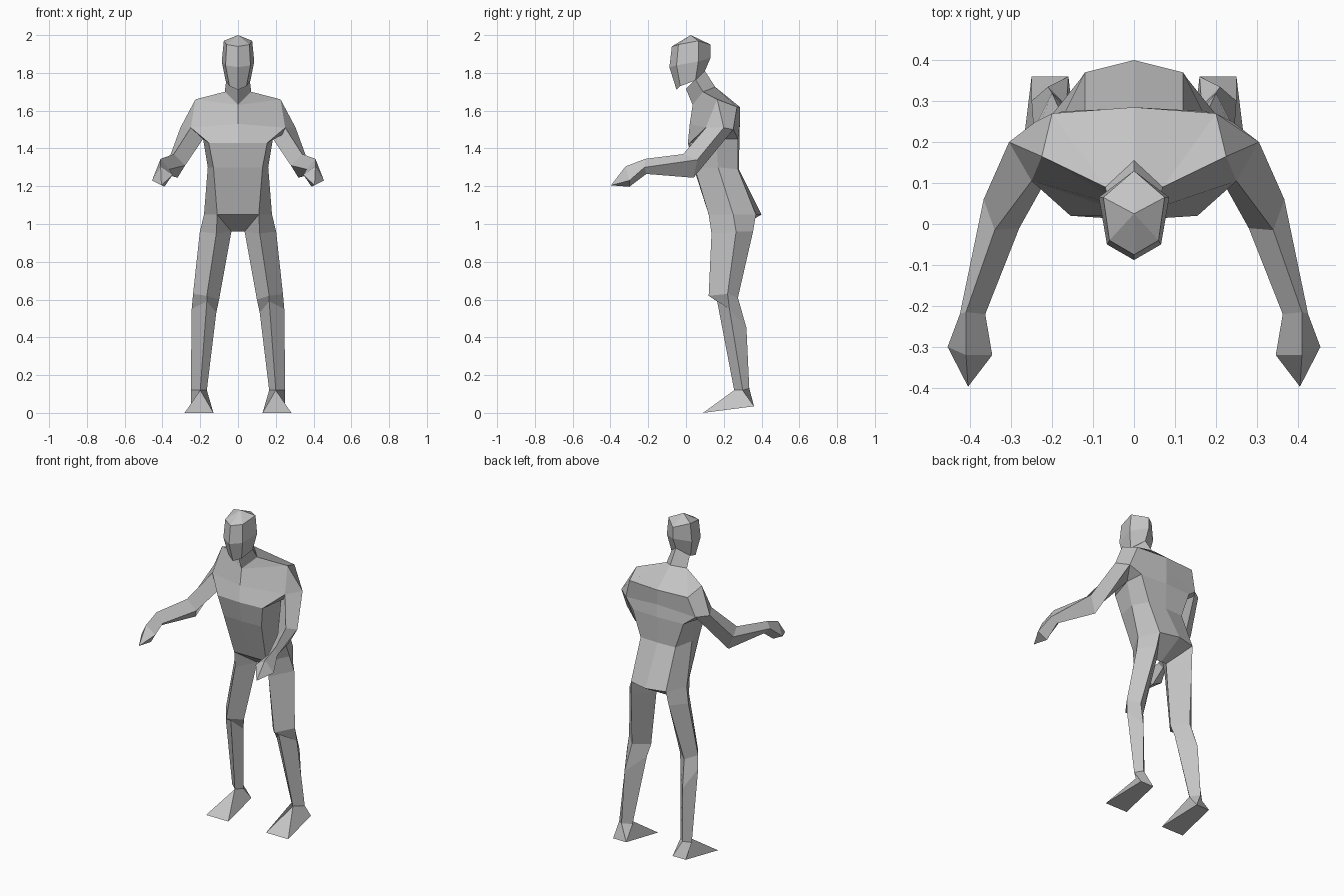
import bpy
import bmesh

default_cube = bpy.data.objects.get("Cube")
if default_cube:
    bpy.data.objects.remove(default_cube, do_unlink=True)


def make_material(name, level):
    """Plain matte material of one flat grey."""
    material = bpy.data.materials.new(name)
    material.use_nodes = True
    colour = (level, level, level, 1)
    material.diffuse_color = colour
    shader = material.node_tree.nodes["Principled BSDF"]
    shader.inputs["Base Color"].default_value = colour
    shader.inputs["Roughness"].default_value = 0.8
    return material


grey = make_material("plain_grey", 0.55)


def loft(name, rings, side=1):
    """Skin a closed, flat-shaded tube through rings of equal point count.
    Points that coincide are shared, so a ring may pinch to a point."""
    bm = bmesh.new()
    shared = {}

    def vertex(point):
        x, y, z = point
        key = (round(x * side, 4), round(y, 4), round(z, 4))
        if key not in shared:
            shared[key] = bm.verts.new(key)
        return shared[key]

    def face(points):
        corners = list(dict.fromkeys(vertex(p) for p in points))
        if len(corners) > 2 and not bm.faces.get(corners):
            bm.faces.new(corners)

    for low, high in zip(rings, rings[1:]):
        for i in range(len(low)):
            j = (i + 1) % len(low)
            face((low[i], low[j], high[j], high[i]))
    face(rings[0])
    face(rings[-1])
    bmesh.ops.recalc_face_normals(bm, faces=bm.faces[:])
    mesh = bpy.data.meshes.new(name)
    bm.to_mesh(mesh)
    bm.free()
    mesh.materials.append(grey)
    obj = bpy.data.objects.new(name, mesh)
    bpy.context.collection.objects.link(obj)
    return obj


def both_halves(half):
    """Complete a half ring that runs from front centre to back centre."""
    return half + [(-x, y, z) for x, y, z in reversed(half[1:-1])]


def symmetric_loft(name, halves):
    return loft(name, [both_halves(half) for half in halves])


def pair(name, rings):
    """Build a limb part on the left and its reflection on the right."""
    loft("left_" + name, rings, side=1)
    loft("right_" + name, rings, side=-1)


# Joints shared by the torso and the limbs
crotch = (.035, .24, .96)
hip_front, hip_side, hip_back = (.11, .12, 1.05), (.18, .25, 1.05), (.12, .37, 1.05)
arm_front, arm_outer = (.25, .105, 1.51), (.305, .2, 1.51)
arm_back, armpit = (.24, .25, 1.5), (.185, .16, 1.45)
shoulder_top, shoulder_blade = (.225, .165, 1.66), (.2, .27, 1.62)
collar_front, collar_side, collar_back = (0, .035, 1.63), (.07, .09, 1.7), (0, .155, 1.725)

# Torso: crotch, hem, waist, chest, shoulders, collar
symmetric_loft("torso", [
    [(0, .24, .96), crotch, crotch, crotch, (0, .24, .96)],
    [(0, .12, 1.05), hip_front, hip_side, hip_back, (0, .4, 1.05)],
    [(0, .04, 1.3), (.13, .045, 1.3), (.16, .17, 1.3), (.12, .275, 1.29), (0, .28, 1.29)],
    [(0, .01, 1.43), (.155, .02, 1.43), armpit, (.175, .275, 1.45), (0, .283, 1.45)],
    [(0, .02, 1.53), arm_front, arm_outer, arm_back, (0, .285, 1.53)],
    [collar_front, shoulder_top, shoulder_top, shoulder_blade, (0, .285, 1.62)],
    [collar_front, collar_side, collar_side, collar_side, collar_back],
])

# Neck leans forward into the head
nape = (0, .1, 1.81)
symmetric_loft("neck", [
    [collar_front, collar_side, collar_back],
    [(0, 0, 1.715), (.062, .05, 1.765), nape],
])

# Head: jaw, cheeks, brow, crown
crown = (0, .025, 2)
symmetric_loft("head", [
    [(0, -.05, 1.71), (.045, -.03, 1.73), (.066, .05, 1.76), nape],
    [(0, -.088, 1.83), (.066, -.05, 1.84), (.086, .065, 1.86), (0, .13, 1.88)],
    [(0, -.075, 1.94), (.06, -.04, 1.95), (.075, .065, 1.97), (0, .13, 1.95)],
    [crown, crown, crown, crown],
])

# Legs: diamond sections ordered front, outer, back, inner
ankle = [(.2, .255, .12), (.25, .3, .12), (.21, .335, .13), (.165, .29, .12)]
pair("leg", [
    [hip_front, hip_side, hip_back, crotch],
    [(.115, .135, .95), (.202, .265, .96), (.13, .355, .96), crotch],
    [(.165, .12, .62), (.238, .22, .63), (.18, .275, .61), (.1, .2, .6)],
    [(.165, .165, .59), (.245, .23, .55), (.2, .32, .45), (.115, .22, .53)],
    ankle,
])

# Feet: ankle spreading to a thin wide toe edge and a raised heel
instep, ankle_outer, ankle_back, ankle_inner = ankle
heel_inner, heel_outer = (.16, .36, .035), (.25, .36, .035)
pair("foot", [
    [instep, instep, ankle_outer, ankle_back, ankle_inner],
    [(.13, .09, 0), (.283, .09, 0), heel_outer, heel_inner, heel_inner],
])

# Arms: shoulder, elbow, wrist, each ordered top, outer, bottom, inner
wrist = [(.41, -.215, 1.345), (.425, -.22, 1.3), (.39, -.21, 1.265), (.363, -.22, 1.29)]
pair("arm", [
    [arm_front, arm_outer, arm_back, armpit],
    [(.34, -.015, 1.37), (.367, .06, 1.34), (.32, .04, 1.245), (.28, -.01, 1.31)],
    wrist,
])

# Hands: widening knuckles closing to a fingertip point
fingertip = (.405, -.397, 1.205)
pair("hand", [
    wrist,
    [(.41, -.32, 1.305), (.455, -.3, 1.23), (.39, -.3, 1.197), (.346, -.32, 1.26)],
    [fingertip] * 4,
])
